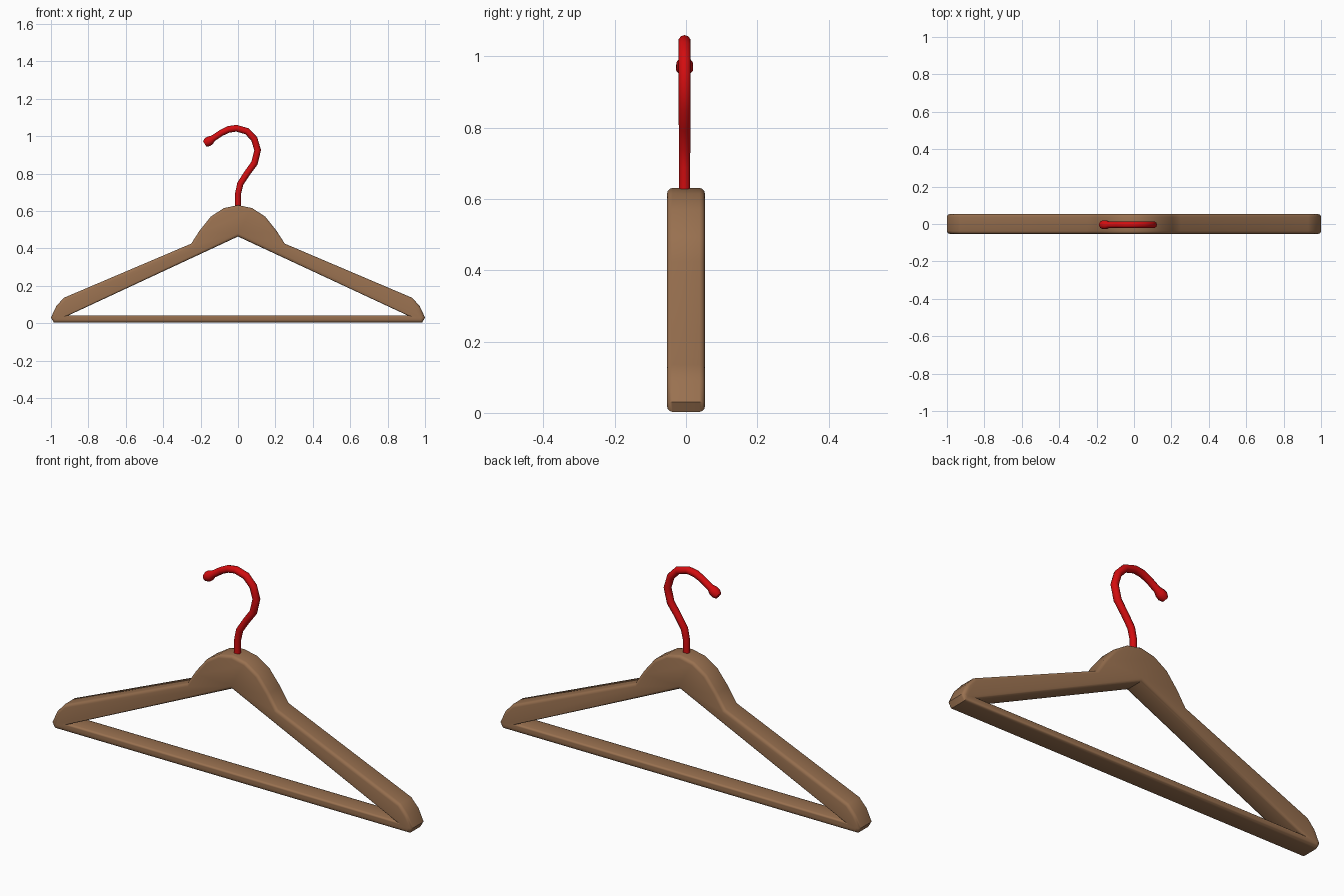
import bpy, bmesh, math

if "Cube" in bpy.data.objects:
    bpy.data.objects.remove(bpy.data.objects["Cube"])


def material(name, rgb):
    m = bpy.data.materials.new(name)
    m.diffuse_color = (*rgb, 1)
    m.use_nodes = True
    m.node_tree.nodes["Principled BSDF"].inputs["Base Color"].default_value = m.diffuse_color
    return m


wood = material("brown wood", (0.32, 0.165, 0.08))
red = material("red", (0.65, 0.004, 0.005))


def smooth(ob, angle):
    bpy.ops.object.select_all(action='DESELECT')
    bpy.context.view_layer.objects.active = ob
    ob.select_set(True)
    bpy.ops.object.shade_smooth_by_angle(angle=math.radians(angle))


# Wooden frame: triangular ring with a domed neck, extruded in y
HALF_Y = 0.053
CORNER = [(0.985, 0.003), (1.0, 0.03), (0.972, 0.09), (0.932, 0.135)]
DOME = [(0.25, 0.425), (0.205, 0.495), (0.145, 0.57), (0.075, 0.615)]
TOP, APEX, INNER = (0, 0.631), (0, 0.463), (0.905, 0.042)


def flip(pts):
    return [(-x, z) for x, z in reversed(pts)]


end = CORNER + [INNER]
arm = [INNER, CORNER[-1], DOME[0], APEX]
bar = [(-CORNER[0][0], CORNER[0][1]), CORNER[0], INNER, (-INNER[0], INNER[1])]
neck = [APEX] + DOME + [TOP] + flip(DOME)

bm = bmesh.new()
verts = {}


def vert(p):
    if p not in verts:
        verts[p] = bm.verts.new((p[0], -HALF_Y, p[1]))
    return verts[p]


for poly in (bar, end, flip(end), arm, flip(arm), neck):
    bm.faces.new([vert(p) for p in poly])
ext = bmesh.ops.extrude_face_region(bm, geom=bm.faces[:], use_keep_orig=True)
moved = [v for v in ext["geom"] if isinstance(v, bmesh.types.BMVert)]
bmesh.ops.translate(bm, verts=moved, vec=(0, 2 * HALF_Y, 0))
bmesh.ops.recalc_face_normals(bm, faces=bm.faces[:])

# Round the front and back rims
rims = [e for e in bm.edges
        if len(e.link_faces) == 2 and e.calc_face_angle() > 1.4
        and abs(e.verts[0].co.y - e.verts[1].co.y) < 1e-5]
bmesh.ops.bevel(bm, geom=rims, offset=0.015, segments=3, profile=0.5,
                affect='EDGES', clamp_overlap=True)
bmesh.ops.recalc_face_normals(bm, faces=bm.faces[:])
me = bpy.data.meshes.new("hanger_frame")
bm.to_mesh(me)
bm.free()
frame = bpy.data.objects.new("hanger_frame", me)
bpy.context.collection.objects.link(frame)
me.materials.append(wood)
smooth(frame, 40)

# Hook: tube along a path (x, z, radius) with a small ball tip
path = [(0, 0.58, .016), (0, 0.69, .016), (0.012, 0.745, .017), (0.048, 0.80, .017),
        (0.088, 0.855, .018), (0.105, 0.925, .018), (0.087, 0.985, .018),
        (0.048, 1.026, .018), (-0.008, 1.042, .018), (-0.05, 1.036, .018),
        (-0.088, 1.018, .017), (-0.133, 0.988, .017), (-0.148, 0.978, .024),
        (-0.164, 0.967, .025), (-0.178, 0.958, .017)]
cu = bpy.data.curves.new("hook", 'CURVE')
cu.dimensions = '3D'
cu.bevel_depth = 1.0
cu.bevel_resolution = 3
cu.use_fill_caps = True
sp = cu.splines.new('POLY')
sp.points.add(len(path) - 1)
for p, (x, z, r) in zip(sp.points, path):
    p.co = (x, -0.004, z, 1)
    p.radius = r
hook = bpy.data.objects.new("hook", cu)
bpy.context.collection.objects.link(hook)
cu.materials.append(red)
bpy.ops.object.select_all(action='DESELECT')
bpy.context.view_layer.objects.active = hook
hook.select_set(True)
bpy.ops.object.convert(target='MESH')
smooth(bpy.context.view_layer.objects.active, 60)
